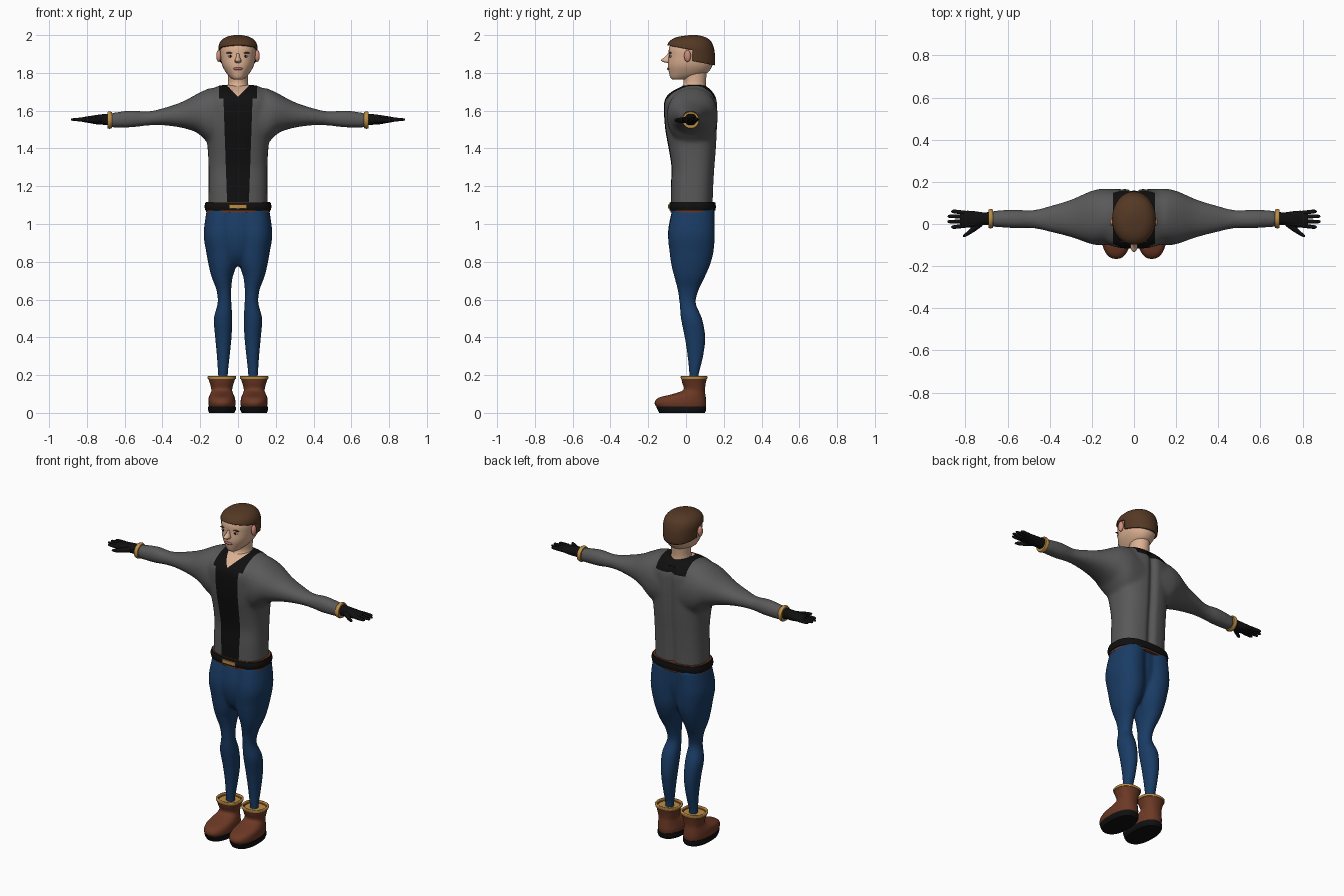
import bpy, bmesh, math
from mathutils import Matrix, Vector


def material(name, r, g, b):
    m = bpy.data.materials.new(name)
    m.diffuse_color = (r, g, b, 1)
    return m


GREY = material("jacket grey", .10, .10, .10)
BLACK = material("black", .005, .005, .005)
BLUE = material("denim blue", .010, .045, .13)
SKIN = material("skin", .72, .44, .29)
HAIR = material("hair brown", .09, .04, .018)
BOOT = material("boot brown", .15, .04, .018)
GOLD = material("gold", .5, .27, .06)
WHITE = material("eye white", .75, .72, .7)
LIP = material("lip", .4, .13, .13)
EAR = material("ear pink", .65, .27, .2)


def loft(bm, rings, axis='z', p=2.0, n=32, steps=4):
    """Smooth skin through sections (t, a0, a1, b0, b1); p squares the section."""
    R = [Vector(r) for r in rings]
    path = []
    for i in range(len(R) - 1):
        p0, p1, p2, p3 = R[max(i - 1, 0)], R[i], R[i + 1], R[min(i + 2, len(R) - 1)]
        for k in range(steps):
            u = k / steps
            path.append(.5 * (2 * p1 + (p2 - p0) * u + (2 * p0 - 5 * p1 + 4 * p2 - p3) * u ** 2
                              + (3 * p1 - p0 - 3 * p2 + p3) * u ** 3))
    path.append(R[-1])
    loops = []
    for t, a0, a1, b0, b1 in path:
        loop = []
        for k in range(n):
            w = 2 * math.pi * k / n
            c, s = math.cos(w), math.sin(w)
            a = (a0 + a1) / 2 + (a1 - a0) / 2 * math.copysign(abs(c) ** (2 / p), c)
            b = (b0 + b1) / 2 + (b1 - b0) / 2 * math.copysign(abs(s) ** (2 / p), s)
            loop.append(bm.verts.new((a, b, t) if axis == 'z' else (t, a, b)))
        loops.append(loop)
    for l0, l1 in zip(loops, loops[1:]):
        for k in range(n):
            bm.faces.new((l0[k], l0[(k + 1) % n], l1[(k + 1) % n], l1[k]))
    bm.faces.new(loops[0])
    bm.faces.new(loops[-1])


def sym(rows):
    """Sections (t, half width, b0, b1) centred on x = 0."""
    return [(t, -w, w, b0, b1) for t, w, b0, b1 in rows]


def blob(bm, loc, size):
    bmesh.ops.create_uvsphere(bm, u_segments=16, v_segments=10, radius=1,
                              matrix=Matrix.Translation(loc) @ Matrix.Diagonal((*size, 1)))


def mirror(bm):
    d = bmesh.ops.duplicate(bm, geom=bm.verts[:] + bm.edges[:] + bm.faces[:])
    for v in d["geom"]:
        if isinstance(v, bmesh.types.BMVert):
            v.co.x *= -1


def finish(name, bm, *mats):
    bmesh.ops.recalc_face_normals(bm, faces=bm.faces)
    me = bpy.data.meshes.new(name)
    bm.to_mesh(me)
    bm.free()
    for m in mats:
        me.materials.append(m)
    ob = bpy.data.objects.new(name, me)
    bpy.context.collection.objects.link(ob)
    me.polygons.foreach_set("use_smooth", [True] * len(me.polygons))
    me.set_sharp_from_angle(angle=math.radians(50))
    return ob


def fused(bm, voxel, rounds):
    """Blend overlapping lofts into one skin; returns a new bmesh."""
    ob = finish("blend", bm)
    m = ob.modifiers.new("fuse", 'REMESH')
    m.mode, m.voxel_size = 'VOXEL', voxel
    m = ob.modifiers.new("soften", 'SMOOTH')
    m.factor, m.iterations = .5, rounds
    out = bmesh.new()
    out.from_object(ob, bpy.context.evaluated_depsgraph_get())
    bpy.data.objects.remove(ob)
    return out


def cut(bm, co, no):
    bmesh.ops.bisect_plane(bm, geom=bm.verts[:] + bm.edges[:] + bm.faces[:], dist=1e-5,
                           plane_co=co, plane_no=no)


# jacket: sleeves blended into the torso
bm = bmesh.new()
loft(bm, [(.06, -.09, .165, 1.40, 1.72), (.14, -.10, .168, 1.42, 1.72), (.18, -.10, .163, 1.45, 1.707),
          (.22, -.09, .15, 1.485, 1.687), (.30, -.062, .115, 1.51, 1.645), (.40, -.037, .085, 1.523, 1.612),
          (.48, -.02, .066, 1.521, 1.596), (.57, -.02, .068, 1.511, 1.601), (.675, -.013, .063, 1.51, 1.587)],
     'x', 2.2)
mirror(bm)
loft(bm, sym([(1.085, .157, -.08, .142), (1.2, .156, -.08, .146), (1.3, .156, -.077, .152),
              (1.4, .161, -.092, .16), (1.5, .175, -.11, .165), (1.6, .19, -.117, .167),
              (1.66, .18, -.112, .163), (1.70, .15, -.077, .142), (1.735, .1, -.01, .1)]), 'z', 2.6)
bm = fused(bm, .011, 6)
for v in bm.verts:                                   # spine groove
    if v.co.y > .08 and v.co.z < 1.7:
        v.co.y -= .02 * math.exp(-(v.co.x / .02) ** 2)
for s in (1, -1):
    cut(bm, (s * .058, 0, 1.12), (s, 0, -.035))
    cut(bm, (0, 0, 1.675), (s, 0, -1))
    cut(bm, (s * .1, 0, 0), (s, 0, 0))
cut(bm, (0, 0, 1.665), (0, 0, 1))
cut(bm, (0, .03, 0), (0, 1, 0))
for f in bm.faces:                                   # shirt panel, yoke, open neck
    c = f.calc_center_median()
    x = abs(c.x)
    if c.y < .03 and x < c.z - 1.675:
        f.material_index = 2
    elif c.y < .03 and x < .058 + .035 * (c.z - 1.12):
        f.material_index = 1
    elif x < .1 and c.z > 1.665:
        f.material_index = 1
finish("jacket_and_shirt", bm, GREY, BLACK, SKIN)

# trousers
bm = bmesh.new()
loft(bm, [(.14, .057, .103, .02, .066), (.2, .054, .106, .018, .067), (.3, .044, .112, .008, .091),
          (.4, .034, .121, -.007, .102), (.5, .03, .128, -.027, .085), (.58, .035, .108, -.034, .052),
          (.65, .036, .114, -.044, .067), (.72, .028, .14, -.062, .1), (.78, .008, .155, -.077, .126),
          (.85, -.005, .168, -.087, .145), (.95, -.005, .182, -.095, .153), (1.08, -.005, .165, -.072, .15)],
     'z', 2.15)
mirror(bm)
loft(bm, sym([(.78, .04, -.03, .06), (.84, .1, -.075, .1), (.95, .14, -.096, .13), (1.08, .14, -.073, .135)]))
finish("trousers", fused(bm, .009, 5), BLUE)

# belt: brown core, black strap, buckle
bm = bmesh.new()
loft(bm, sym([(1.062, .168, -.082, .15), (1.09, .17, -.084, .152), (1.117, .168, -.082, .15)]), 'z', 2.6, 40)
finish("belt_lining", bm, BOOT)
bm = bmesh.new()
loft(bm, sym([(1.072, .173, -.086, .155), (1.092, .177, -.09, .158), (1.113, .173, -.086, .155)]), 'z', 2.6, 40)
finish("belt_strap", bm, BLACK)
bm = bmesh.new()
loft(bm, sym([(1.082, .045, -.096, -.08), (1.103, .045, -.096, -.08)]), 'z', 6)
finish("belt_buckle", bm, GOLD)

# boots with a hollow top, soles, cuff rims
bm = bmesh.new()
loft(bm, [(.02, .02, .15, -.145, .102), (.05, .013, .157, -.166, .107), (.08, .017, .155, -.145, .105),
          (.1, .025, .147, -.07, .102), (.122, .031, .141, -.014, .1), (.16, .022, .15, -.02, .105),
          (.188, .012, .159, -.026, .111), (.188, .022, .149, -.016, .101), (.145, .035, .135, -.005, .09)],
     'z', 2.3)
mirror(bm)
finish("boots", bm, BOOT)
bm = bmesh.new()
loft(bm, [(0, .02, .152, -.142, .1), (.015, .012, .158, -.15, .106), (.034, .012, .158, -.158, .106)], 'z', 2.4)
mirror(bm)
finish("boot_soles", bm, BLACK)
bm = bmesh.new()
loft(bm, [(.18, .011, .16, -.027, .112), (.193, .01, .161, -.028, .113), (.194, .02, .151, -.018, .103),
          (.18, .022, .149, -.016, .101)], 'z', 2.3)
mirror(bm)
finish("boot_cuff_rims", bm, GOLD)

# gloves and bracelets
bm = bmesh.new()
loft(bm, [(.67, -.008, .06, 1.52, 1.585), (.71, -.004, .055, 1.525, 1.582), (.75, -.012, .06, 1.528, 1.577),
          (.79, -.017, .063, 1.535, 1.571), (.825, -.014, .06, 1.541, 1.565)], 'x', 2.3)
for y, tip in ((-.008, .868), (.013, .885), (.034, .884), (.053, .868)):
    y2 = y + (y - .022) * .2
    loft(bm, [(.80, y - .01, y + .01, 1.54, 1.566), (.85, y2 - .009, y2 + .009, 1.544, 1.562),
              (tip - .006, y2 - .007, y2 + .007, 1.547, 1.559), (tip, y2 - .002, y2 + .002, 1.551, 1.555)],
         'x', 2, 12)
loft(bm, [(.72, -.01, .03, 1.535, 1.57), (.755, -.035, .005, 1.535, 1.565), (.785, -.053, -.03, 1.537, 1.561),
          (.805, -.062, -.046, 1.542, 1.557), (.812, -.06, -.055, 1.547, 1.552)], 'x', 2, 12)
mirror(bm)
finish("gloves", bm, BLACK)
bm = bmesh.new()
loft(bm, [(.668, -.018, .068, 1.508, 1.592), (.68, -.021, .071, 1.504, 1.597), (.691, -.018, .068, 1.507, 1.593)],
     'x')
mirror(bm)
finish("bracelets", bm, GOLD)

# neck, head, nose
bm = bmesh.new()
loft(bm, sym([(1.65, .08, -.06, .12), (1.71, .064, -.035, .11), (1.745, .053, -.012, .105), (1.80, .054, -.02, .11)]))
finish("neck", bm, SKIN)
bm = bmesh.new()
loft(bm, sym([(1.765, .025, -.072, .0), (1.775, .04, -.083, .05), (1.80, .062, -.09, .112),
              (1.84, .084, -.096, .14), (1.89, .093, -.092, .142), (1.93, .094, -.09, .14),
              (1.965, .08, -.072, .125), (1.988, .04, -.02, .08)]), 'z', 2.2)
loft(bm, sym([(1.902, .008, -.097, -.07), (1.885, .01, -.111, -.07), (1.868, .017, -.133, -.07),
              (1.857, .016, -.12, -.07), (1.853, .01, -.1, -.07)]), 'z', 2, 14)
finish("head", bm, SKIN)

# hair cap trimmed along the hairline
bm = bmesh.new()
loft(bm, sym([(1.81, .085, -.09, .142), (1.85, .097, -.095, .154), (1.9, .102, -.097, .153),
              (1.94, .103, -.1, .145), (1.97, .09, -.085, .13), (1.99, .062, -.045, .1),
              (2.0, .02, .02, .06)]), 'z', 2.1)
cut(bm, (0, .035, 0), (0, 1, 0))
cut(bm, (0, -.09, 1.945), (0, .2, 1))
cut(bm, (0, .04, 1.862), (0, .2, 1))
low = []
for f in bm.faces:
    c = f.calc_center_median()
    line = 1.945 - .2 * (c.y + .09) if c.y < .035 else 1.862 - .2 * (c.y - .04)
    if c.z < line:
        low.append(f)
bmesh.ops.delete(bm, geom=low, context='FACES')
finish("hair", bm, HAIR).modifiers.new("thickness", 'SOLIDIFY').thickness = .012

# ears and face details
for name, mat, loc, size in (("ears", EAR, (.102, .008, 1.89), (.013, .018, .032)),
                             ("eyes", WHITE, (.04, -.08, 1.888), (.015, .007, .006)),
                             ("pupils", BLACK, (.04, -.085, 1.888), (.006, .004, .006)),
                             ("eyebrows", HAIR, (.042, -.082, 1.906), (.022, .006, .004))):
    bm = bmesh.new()
    blob(bm, loc, size)
    mirror(bm)
    finish(name, bm, mat)
bm = bmesh.new()
blob(bm, (0, -.092, 1.822), (.026, .009, .008))
finish("mouth", bm, LIP)
